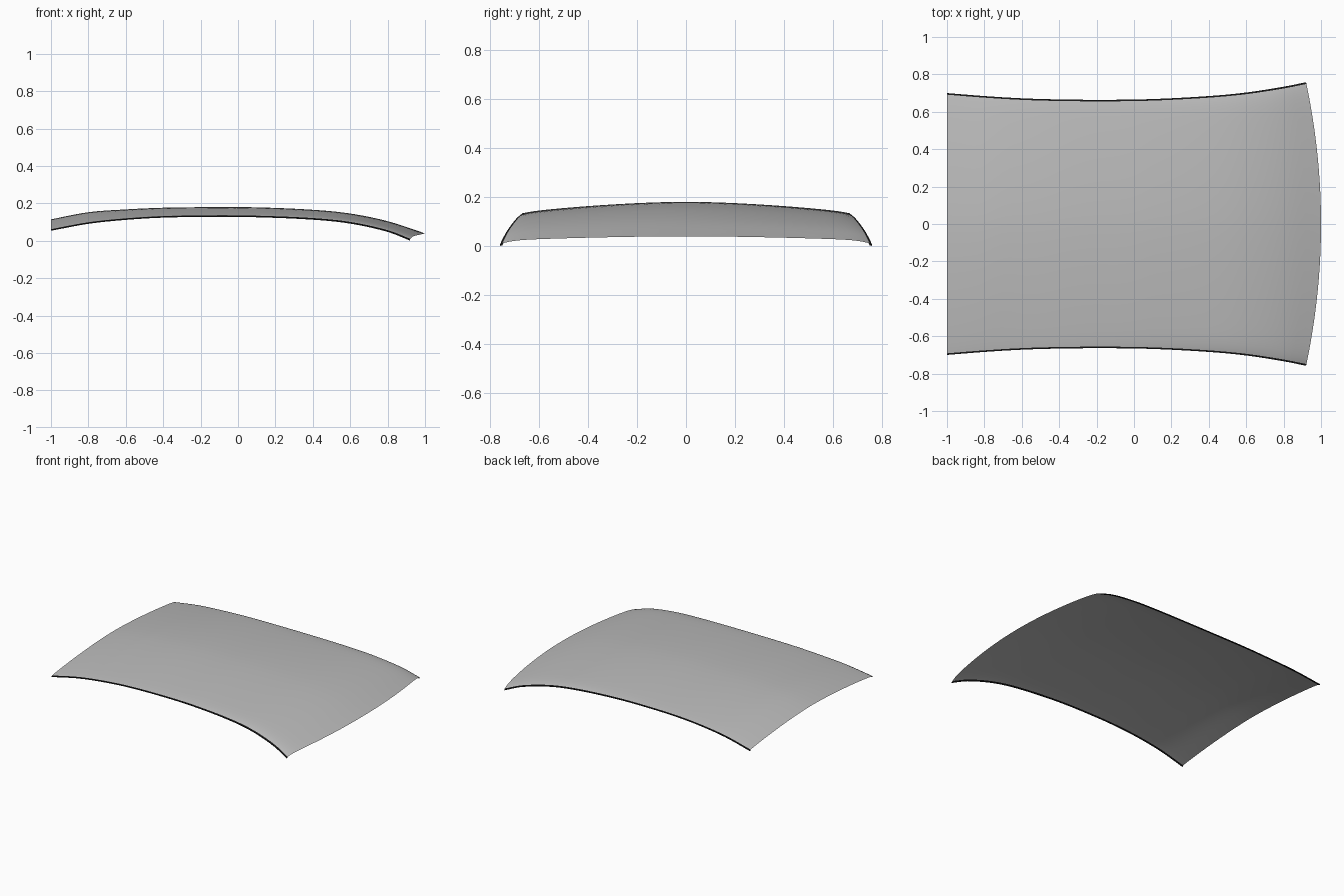
import bpy, bmesh, math

if "Cube" in bpy.data.objects:
    bpy.data.objects.remove(bpy.data.objects["Cube"])

# lengthwise profiles: (x, value)
CENTRE_Z = [(-1, .115), (-.8, .153), (-.6, .168), (-.4, .177), (-.15, .18), (.1, .179),
            (.4, .166), (.6, .146), (.8, .105), (1, .04)]
EDGE_Z = [(-1, .06), (-.8, .097), (-.6, .118), (-.4, .13), (-.15, .134), (.1, .132),
          (.4, .119), (.6, .098), (.8, .054), (.92, .007)]
HALF_W = [(-1, .70), (-.8, .684), (-.6, .672), (-.4, .666), (-.15, .664), (.1, .668),
          (.4, .684), (.6, .703), (.8, .734), (.92, .758)]


def curve(pts, x):
    """Smooth (Hermite) interpolation through the profile points."""
    n = len(pts)
    i = 0
    while i < n - 2 and x > pts[i + 1][0]:
        i += 1

    def slope(k):
        a, b = pts[max(k - 1, 0)], pts[min(k + 1, n - 1)]
        return (b[1] - a[1]) / (b[0] - a[0])
    (x0, y0), (x1, y1) = pts[i], pts[i + 1]
    h = x1 - x0
    t = (x - x0) / h
    return ((2*t**3 - 3*t*t + 1) * y0 + (t**3 - 2*t*t + t) * h * slope(i)
            + (3*t*t - 2*t**3) * y1 + (t**3 - t*t) * h * slope(i + 1))


def panel_point(t, u):
    """t runs back to front along x, u from -1 to 1 across the width."""
    xc = -1 + 2 * t
    xe = xc - .08 * t**2
    x = xc + (xe - xc) * u * u
    zc, ze = curve(CENTRE_Z, xc), curve(EDGE_Z, xe)
    a = abs(u)
    crown = .95 - .43 * t**3
    drop = crown * a**1.7 + (1 - crown) * a**18
    return x, curve(HALF_W, xe) * u, zc + (ze - zc) * drop


def material(name, grey):
    m = bpy.data.materials.new(name)
    m.diffuse_color = (grey, grey, grey, 1)
    m.use_nodes = True
    m.node_tree.nodes["Principled BSDF"].inputs["Base Color"].default_value = m.diffuse_color
    return m


NT, NU = 48, 20
# cross positions, denser towards the sides
us = [math.sin(math.pi / 2 * k / NU) for k in range(-NU, NU + 1)]
bm = bmesh.new()
rows = []
for i in range(NT + 1):
    pts = [panel_point(i / NT, u) for u in us]
    # small folded lip along each side
    for end in (0, -1):
        x, y, z = pts[end]
        s = math.copysign(1, y)
        lip = [(x, y, z - .006), (x, y - s * .01, z - .004)]
        pts = lip[::-1] + pts if end == 0 else pts + lip
    rows.append([bm.verts.new(p) for p in pts])
TRIM = 4  # lip columns plus a narrow strip of the panel are black trim
for a, b in zip(rows, rows[1:]):
    cols = len(a) - 1
    for j in range(cols):
        f = bm.faces.new((a[j], b[j], b[j + 1], a[j + 1]))
        f.material_index = int(j < TRIM or j >= cols - TRIM)

mesh = bpy.data.meshes.new("roof_panel")
bm.to_mesh(mesh)
bm.free()
mesh.materials.append(material("panel_grey", .5))
mesh.materials.append(material("trim_black", .01))
roof = bpy.data.objects.new("roof_panel", mesh)
bpy.context.collection.objects.link(roof)
bpy.context.view_layer.objects.active = roof
roof.select_set(True)
bpy.ops.object.shade_smooth_by_angle(angle=math.radians(35))
